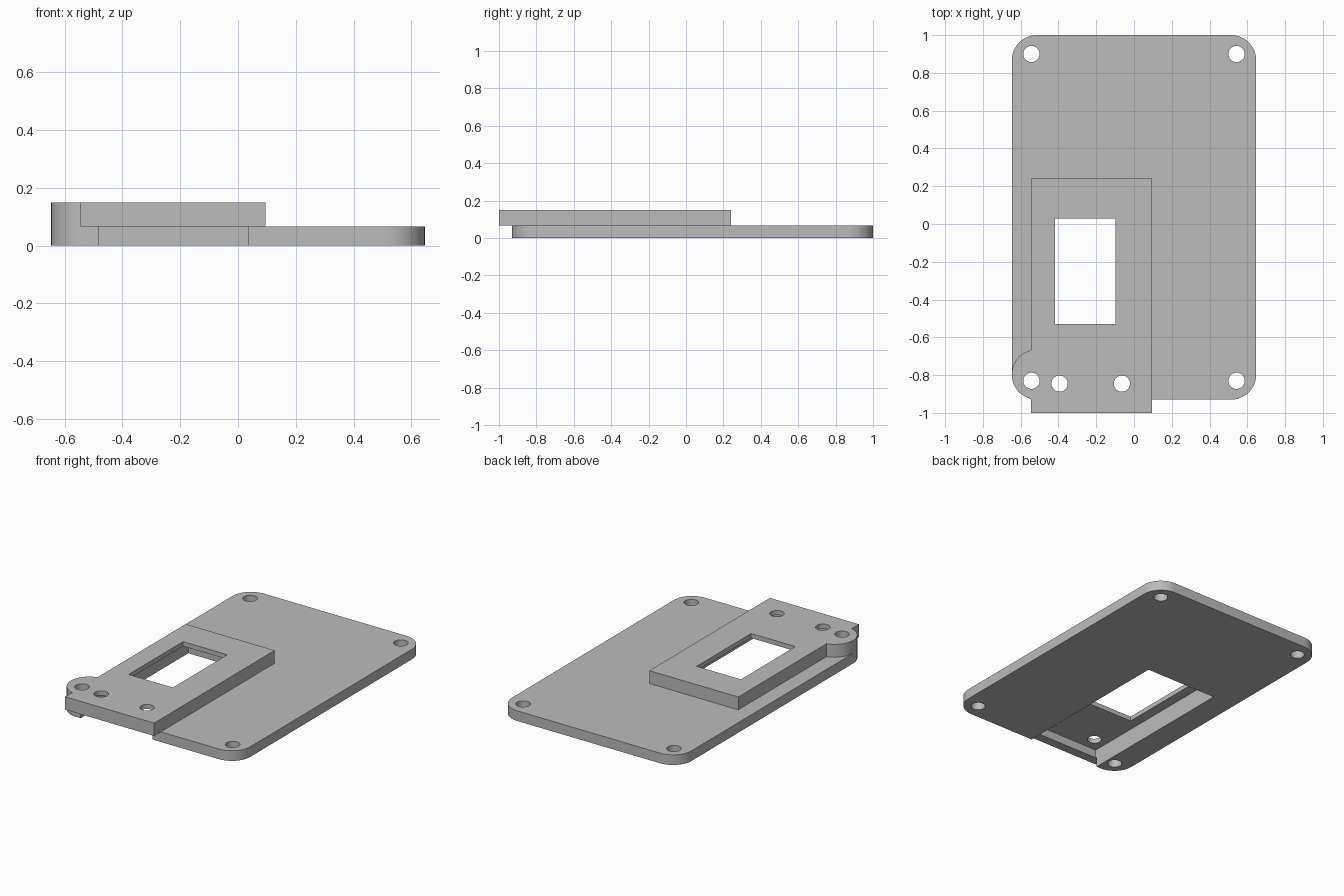
import bpy
import bmesh
from mathutils import Matrix

cube = bpy.data.objects.get("Cube")
if cube:
    bpy.data.objects.remove(cube, do_unlink=True)

grey = bpy.data.materials.new("light grey")
grey.use_nodes = True
COLOUR = (0.5, 0.5, 0.5, 1)
grey.diffuse_color = COLOUR
grey.node_tree.nodes["Principled BSDF"].inputs["Base Color"].default_value = COLOUR


def add_object(name, bm):
    mesh = bpy.data.meshes.new(name)
    bm.to_mesh(mesh)
    bm.free()
    mesh.materials.append(grey)
    obj = bpy.data.objects.new(name, mesh)
    bpy.context.collection.objects.link(obj)
    return obj


def box(name, x, y, z, corner=0):
    """Box between pairs of limits, with optional rounded vertical edges."""
    bm = bmesh.new()
    bmesh.ops.create_cube(bm, size=1)
    for v in bm.verts:
        v.co = [lim[0] if c < 0 else lim[1] for c, lim in zip(v.co, (x, y, z))]
    if corner:
        upright = [e for e in bm.edges if abs(e.verts[0].co.z - e.verts[1].co.z) > 0.01]
        bmesh.ops.bevel(bm, geom=upright, offset=corner, segments=12,
                        profile=0.5, affect='EDGES')
    return add_object(name, bm)


def cylinder(name, x, y, z, radius):
    bm = bmesh.new()
    bmesh.ops.create_cone(bm, cap_ends=True, segments=48, radius1=radius,
                          radius2=radius, depth=z[1] - z[0],
                          matrix=Matrix.Translation((x, y, sum(z) / 2)))
    return add_object(name, bm)


def combine(target, tool, operation):
    """Apply a boolean and discard the tool."""
    mod = target.modifiers.new(operation, 'BOOLEAN')
    mod.operation = operation
    mod.solver = 'EXACT'
    mod.object = tool
    bpy.ops.object.select_all(action='DESELECT')
    bpy.context.view_layer.objects.active = target
    target.select_set(True)
    bpy.ops.object.modifier_apply(modifier=mod.name)
    bpy.data.objects.remove(tool, do_unlink=True)


BASE_TOP, TOP, CEILING = 0.066, 0.15, 0.12
LEFT, RIGHT, FRONT, BACK = -0.545, 0.096, -1.0, 0.24
WALL, ROUND, HOLE = 0.062, 0.133, 0.043
THROUGH = (-0.1, 0.3)

# Base plate and the raised housing with its round corner boss
plate = box("base_plate", (-0.647, 0.647), (-0.93, 1.0), (0, BASE_TOP), ROUND)
housing = box("raised_housing", (LEFT, RIGHT), (FRONT, BACK), (BASE_TOP, TOP))
boss = cylinder("corner_boss", -0.514, -0.797, (BASE_TOP, TOP), ROUND)
combine(housing, boss, 'UNION')

# Pocket open from below
for part in (plate, housing):
    pocket = box("pocket_cutter", (LEFT + WALL, RIGHT - WALL),
                 (FRONT + WALL, BACK - WALL), (-0.1, CEILING))
    combine(part, pocket, 'DIFFERENCE')

# Window through the housing roof
window = box("window_cutter", (-0.417, -0.098), (-0.53, 0.03), THROUGH)
combine(housing, window, 'DIFFERENCE')

# Screw holes
for x in (-0.543, 0.543):
    for y in (-0.83, 0.9):
        combine(plate, cylinder("hole_cutter", x, y, THROUGH, HOLE), 'DIFFERENCE')
for x, y in ((-0.543, -0.83), (-0.394, -0.845), (-0.064, -0.845)):
    combine(housing, cylinder("hole_cutter", x, y, THROUGH, HOLE), 'DIFFERENCE')

# Smooth round walls, keep the edges sharp
for part in (plate, housing):
    bpy.ops.object.select_all(action='DESELECT')
    bpy.context.view_layer.objects.active = part
    part.select_set(True)
    bpy.ops.object.shade_smooth_by_angle(angle=0.5)
